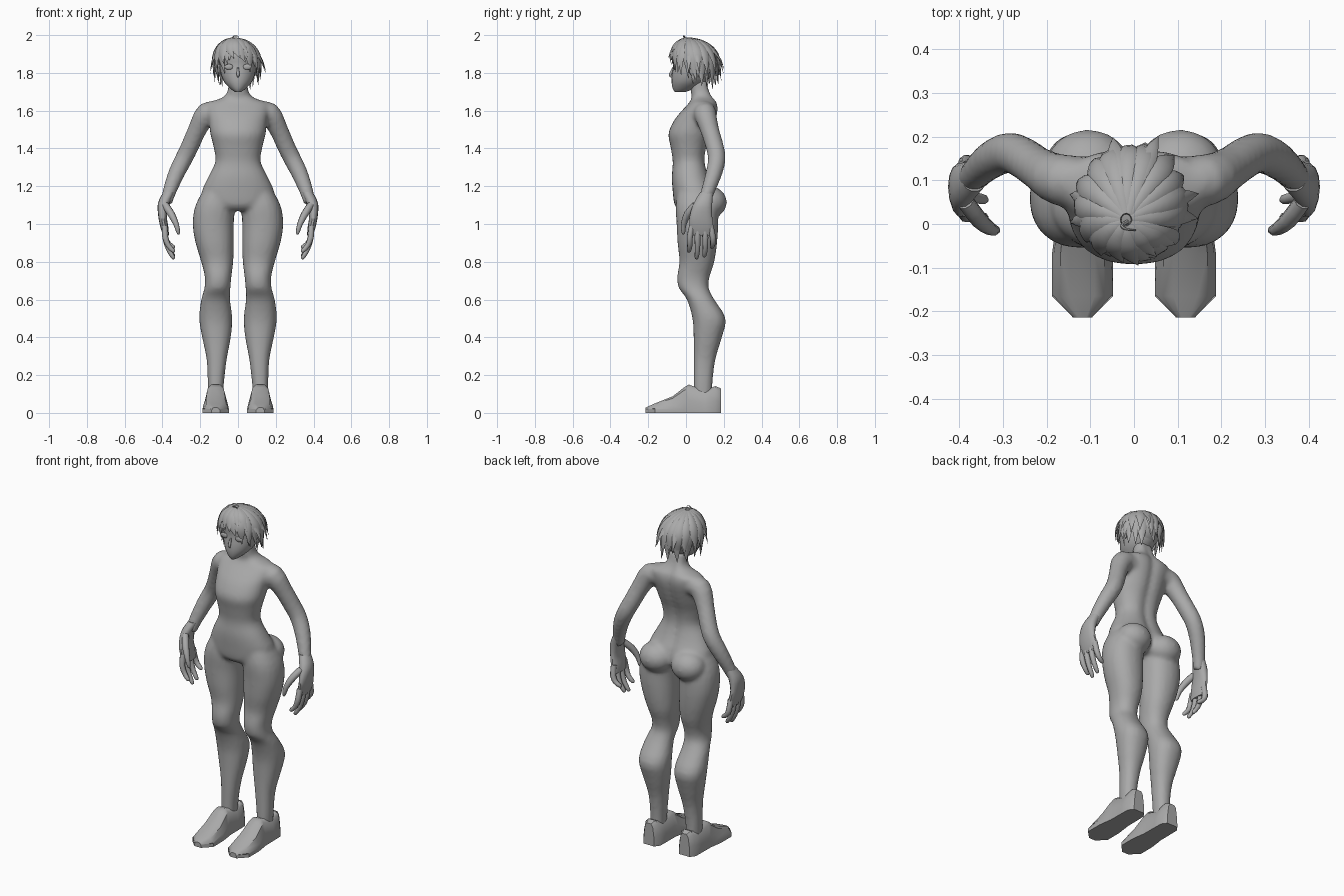
import bpy, bmesh, math, random
from mathutils import Vector

if "Cube" in bpy.data.objects:
    bpy.data.objects.remove(bpy.data.objects["Cube"])

random.seed(4)
grey = bpy.data.materials.new("plain_grey")
grey.diffuse_color = (0.4, 0.4, 0.4, 1)
grey.use_nodes = True
grey.node_tree.nodes["Principled BSDF"].inputs["Base Color"].default_value = grey.diffuse_color


def spline(rows, n=3):
    """Catmull-Rom refinement of a table of rows."""
    out = []
    for i in range(len(rows) - 1):
        a, b, c, d = (rows[min(max(i + k, 0), len(rows) - 1)] for k in (-1, 0, 1, 2))
        for s in range(n):
            t = s / n
            out.append([0.5 * (2*q + (r-p)*t + (2*p-5*q+4*r-s4)*t*t + (3*q-p-3*r+s4)*t**3)
                        for p, q, r, s4 in zip(a, b, c, d)])
    return out + [list(rows[-1])]


def skin(bm, rings):
    """Skin a series of closed rings and cap both ends."""
    vs = [[bm.verts.new(p) for p in r] for r in rings]
    n = len(vs[0])
    for a, b in zip(vs, vs[1:]):
        for i in range(n):
            bm.faces.new((a[i], a[(i+1) % n], b[(i+1) % n], b[i]))
    bm.faces.new(vs[0][::-1])
    bm.faces.new(vs[-1])


def stack(bm, rows, sx=1, sides=20, groove=0.0, power=0.9):
    """Horizontal oval sections: z, x0, x1, y0, y1."""
    rings = []
    for z, x0, x1, y0, y1 in spline(rows):
        ring = []
        for i in range(sides):
            a = 2 * math.pi * i / sides
            c, s = math.cos(a), math.sin(a)
            c = math.copysign(abs(c)**power, c)
            s = math.copysign(abs(s)**power, s)
            x = (x0+x1)/2 + c*(x1-x0)/2
            y = (y0+y1)/2 + s*(y1-y0)/2
            if s > 0:
                y -= groove * math.exp(-(x/0.03)**2)
            ring.append((sx*x, y, z))
        rings.append(ring)
    skin(bm, rings)


def tube(bm, rows, sx=1, sides=10, n=3, up=None):
    """Tube along x, y, z with radius; 'up' flattens it against a surface."""
    pts = spline(rows, n)
    rings = []
    for i, p in enumerate(pts):
        c = Vector(p[:3])
        d = (Vector(pts[min(i+1, len(pts)-1)][:3]) - Vector(pts[max(i-1, 0)][:3])).normalized()
        ref = (c - up) if up else Vector((0.3, 1, 0.1))
        u = d.cross(ref).normalized()
        v = u.cross(d)
        r, flat = max(p[3], 0.0008), 0.38 if up else 1
        ring = []
        for k in range(sides):
            a = 2*math.pi*k/sides
            q = c + u*r*math.cos(a) + v*r*flat*math.sin(a)
            ring.append((sx*q.x, q.y, q.z))
        rings.append(ring)
    skin(bm, rings)


def ball(bm, c, r, seg=20):
    res = bmesh.ops.create_uvsphere(bm, u_segments=seg, v_segments=seg//2, radius=1)
    for v in res["verts"]:
        v.co = Vector(c) + Vector((v.co.x*r[0], v.co.y*r[1], v.co.z*r[2]))
    return res["verts"]


def finish(name, bm, angle=50):
    bmesh.ops.recalc_face_normals(bm, faces=bm.faces)
    me = bpy.data.meshes.new(name)
    bm.to_mesh(me)
    bm.free()
    me.materials.append(grey)
    ob = bpy.data.objects.new(name, me)
    bpy.context.collection.objects.link(ob)
    bpy.context.view_layer.objects.active = ob
    bpy.ops.object.select_all(action='DESELECT')
    ob.select_set(True)
    bpy.ops.object.shade_smooth_by_angle(angle=math.radians(angle))
    return ob


# Body: torso, seat, legs and arms fused into one skin
bm = bmesh.new()
torso = [(1.07, .10, -.03, .12), (1.10, .18, -.06, .16), (1.17, .192, -.07, .16),
         (1.25, .157, -.075, .125), (1.33, .12, -.07, .105), (1.41, .13, -.082, .115),
         (1.48, .147, -.093, .14), (1.55, .155, -.062, .162), (1.60, .165, -.022, .172),
         (1.64, .16, .015, .168), (1.668, .085, .03, .15), (1.70, .056, .025, .135),
         (1.76, .05, .02, .12)]
stack(bm, [(z, -h, h, a, b) for z, h, a, b in torso], sides=32, groove=.015)
leg = [(1.20, .03, .17, -.04, .12), (1.10, .018, .225, -.055, .165), (1.0, .022, .24, -.05, .17),
       (.9, .022, .225, -.045, .165), (.8, .025, .195, -.035, .15), (.72, .035, .176, -.047, .125),
       (.66, .04, .178, -.038, .12), (.60, .042, .195, .005, .15), (.5, .03, .206, .034, .21),
       (.4, .038, .19, .04, .19), (.28, .06, .166, .04, .155), (.15, .075, .16, .04, .14),
       (.07, .08, .155, .04, .14)]
arm = [(.10, .10, 1.59, .055), (.165, .10, 1.585, .06), (.215, .125, 1.5, .05),
       (.255, .152, 1.41, .048), (.287, .163, 1.345, .047), (.325, .148, 1.27, .044),
       (.36, .118, 1.18, .037), (.38, .095, 1.11, .031)]
for s in (1, -1):
    stack(bm, leg, s)
    tube(bm, arm, s, 16)
    ball(bm, (s*.105, .125, 1.115), (.10, .092, .085))
body = finish("body", bm)
rm = body.modifiers.new("fuse", 'REMESH')
rm.mode, rm.voxel_size, rm.use_smooth_shade = 'VOXEL', 0.012, True
sm = body.modifiers.new("soften", 'SMOOTH')
sm.factor, sm.iterations = 0.5, 4

# Hands and shoes
palm = [(1.17, .335, .395, .075, .145), (1.11, .362, .424, .04, .14), (1.04, .376, .422, .018, .14),
        (.98, .368, .41, .018, .147), (.94, .366, .396, .03, .14)]
shoe = [(-.214, .022, .028), (-.165, .070, .05), (-.07, .070, .088), (-.01, .062, .135),
        (.015, .058, .150), (.10, .057, .118), (.155, .056, .142), (.184, .035, .13)]
for s, side in ((1, "left"), (-1, "right")):
    bm = bmesh.new()
    stack(bm, palm, s, 14)
    for i, (y, tip) in enumerate(((.032, .85), (.065, .815), (.098, .825), (.13, .87))):
        y1 = y + (i-1.5)*.008
        tube(bm, [(.388, y, .99, .016), (.385, y1, .93, .0165), (.368, y1, .875+(tip-.83)/2, .014),
                  (.343, y1-.005, tip+.008, .011), (.338, y1-.006, tip, .004)], s, 8, 2)
    tube(bm, [(.385, .05, 1.10, .02), (.355, .01, 1.055, .02), (.328, -.012, 1.00, .015),
              (.316, -.014, .955, .010), (.314, -.014, .945, .003)], s, 8, 2)
    finish(side + "_hand", bm)

    bm = bmesh.new()
    rings = []
    for y, w, z in shoe:
        prof = [(-w, 0), (-w, .02), (-w*.94, z*.45), (-w*.72, z*.88), (-w*.4, z),
                (w*.4, z), (w*.72, z*.88), (w*.94, z*.45), (w, .02), (w, 0)]
        rings.append([(s*(.118+x), y, h) for x, h in prof])
    skin(bm, rings)
    finish(side + "_shoe", bm, 40)

# Head with nose and ears
bm = bmesh.new()
head = [(1.70, .018, -.06, .0), (1.718, .042, -.07, .05), (1.75, .072, -.076, .10),
        (1.79, .09, -.075, .135), (1.84, .098, -.068, .15), (1.90, .10, -.07, .155),
        (1.945, .075, -.04, .12), (1.965, .03, 0, .07)]
stack(bm, [(z, -h, h, a, b) for z, h, a, b in head], sides=24, power=1)
tube(bm, [(0, -.068, 1.83, .004), (0, -.079, 1.80, .008), (0, -.083, 1.785, .007), (0, -.07, 1.776, .003)], 1, 8, 2)
for s in (1, -1):
    ball(bm, (s*.10, .04, 1.815), (.012, .024, .034), 10)
finish("head", bm)

# Eye plates
bm = bmesh.new()
for s in (1, -1):
    ball(bm, (s*.048, -.061, 1.832), (.024, .006, .015), 12)
finish("eyes", bm)

# Hair cap over the crown and back
mid = Vector((0, .045, 1.862))
bm = bmesh.new()
ball(bm, mid, (.112, .122, .112), 24)
low = [v for v in bm.verts if v.co.z < 1.885 - max(0, v.co.y - .0)*1.3]
bmesh.ops.delete(bm, geom=low, context='VERTS')
finish("hair_cap", bm)


def lock(bm, ang, end, wide, lift, flick, turn):
    """One tapered lock from the whorl over the skull to a flicked tip."""
    rows = []
    for k in range(7):
        t = k / 6
        ph = math.radians(6 + (end-6)*t)
        a = ang + turn*t*t
        rad = lift + flick*max(0, t-.6)**1.5
        st = min(math.sin(ph) if ph < 1.57 else 1.0 - .25*(ph-1.57), 1)
        z = mid.z + .114*lift*math.cos(ph) - (max(0, ph-1.57)*.05)
        x = .113*rad*st*math.cos(a) - .018*(1-t)
        y = mid.y + .123*rad*st*math.sin(a) - .035*(1-t)**2
        rows.append((x, y, z, wide*(.35 + 1.1*t if t < .6 else 1.01*(1-t)/.4)))
    tube(bm, rows, 1, 6, 2, mid)


# Two layers of locks, short over the face and long at sides and back
bm = bmesh.new()
for layer, count in ((0, 20), (1, 17)):
    for i in range(count):
        a = 2*math.pi*(i + .4*layer)/count
        front = max(0, -math.sin(a))
        end = 142 - 8*layer*2 - 52*front**1.5 + random.uniform(-10, 8)
        lift = 1.0 + .05*layer + .02*random.random()
        lock(bm, a, end, random.uniform(.026, .034), lift,
             random.uniform(.3, 1.3)*(1 - .7*front), random.uniform(-.1, .35))
# Loose side tips and the small curl on top
for a, end in ((.15, 110), (-.2, 112), (3.0, 112), (3.4, 108), (1.2, 105), (1.9, 112)):
    lock(bm, a, end, .022, 1.05, 1.6, 0)
tube(bm, [(-.015, .005, 1.965, .005), (-.028, -.004, 1.985, .004), (-.018, -.012, 1.996, .003),
          (.0, -.014, 1.993, .002), (.004, -.014, 1.985, .001)], 1, 6, 3)
finish("hair_locks", bm)
